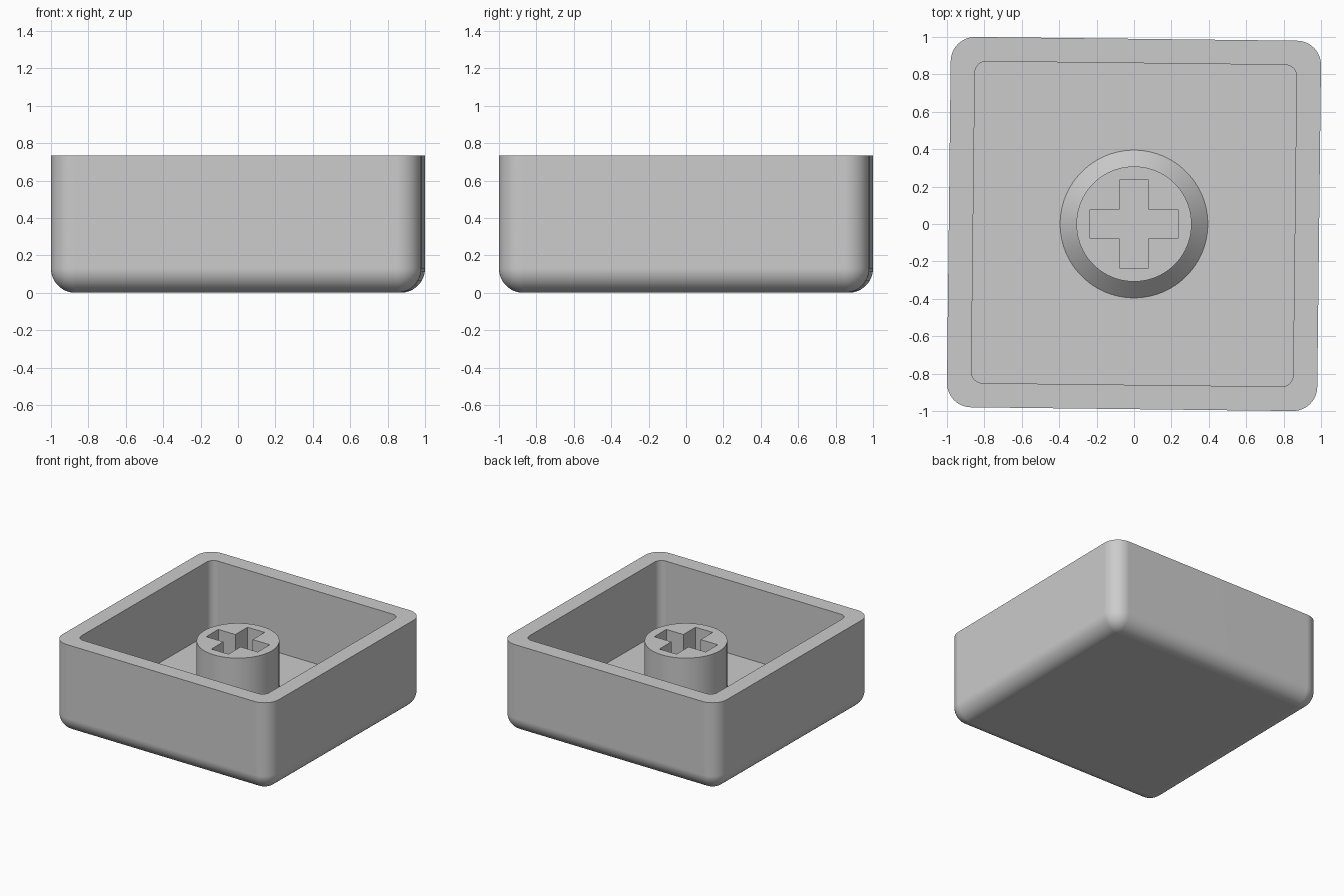
import bpy, bmesh, math

if "Cube" in bpy.data.objects:
    bpy.data.objects.remove(bpy.data.objects["Cube"])

grey = bpy.data.materials.new("plain grey")
grey.diffuse_color = (0.6, 0.6, 0.6, 1)
grey.use_nodes = True
grey.node_tree.nodes["Principled BSDF"].inputs["Base Color"].default_value = grey.diffuse_color

HALF, R = 0.99, 0.13          # outer half width, outer rounding
RIM, FLOOR = 0.735, 0.135     # heights of the rim and the inside floor
STEM_TOP = 0.625


def rounded_square(half, rad, z, steps=12):
    pts = []
    for q in range(4):
        c = math.pi / 4 + q * math.pi / 2
        cx = math.copysign(half - rad, math.cos(c))
        cy = math.copysign(half - rad, math.sin(c))
        for i in range(steps + 1):
            a = q * math.pi / 2 + i / steps * math.pi / 2
            pts.append((cx + rad * math.cos(a), cy + rad * math.sin(a), z))
    return pts


def circle(rad, z, n=96):
    return [(rad * math.cos(2 * math.pi * i / n), rad * math.sin(2 * math.pi * i / n), z)
            for i in range(n)]


def cross(length, width, z):
    pts = []
    for q in range(4):
        c, s = round(math.cos(q * math.pi / 2)), round(math.sin(q * math.pi / 2))
        for x, y in ((length, -width), (length, width), (width, width)):
            pts.append((x * c - y * s, x * s + y * c, z))
    return pts


def add_ring(bm, pts):
    return [bm.verts.new(p) for p in pts]


def loft(bm, rings):
    for a, b in zip(rings, rings[1:]):
        n = len(a)
        for i in range(n):
            j = (i + 1) % n
            bm.faces.new((a[i], a[j], b[j], b[i]))


def finish(bm, name):
    mesh = bpy.data.meshes.new(name)
    bm.to_mesh(mesh)
    bm.free()
    ob = bpy.data.objects.new(name, mesh)
    bpy.context.collection.objects.link(ob)
    mesh.materials.append(grey)
    bpy.ops.object.select_all(action='DESELECT')
    ob.select_set(True)
    bpy.context.view_layer.objects.active = ob
    bpy.ops.object.shade_smooth_by_angle(angle=math.radians(30))
    mod = ob.modifiers.new("even shading", 'WEIGHTED_NORMAL')
    mod.keep_sharp = True
    return ob


# Hollow square cap: rounded underside, straight walls, flat rim, inside walls and floor
bm = bmesh.new()
profile = []
for k in range(13):
    a = max(k / 12 * math.pi / 2, 0.01)
    r = R * math.sin(a)
    profile.append(rounded_square(HALF - R + r, r, R - R * math.cos(a)))
profile += [rounded_square(HALF, R, RIM),
            rounded_square(0.86, 0.06, RIM),
            rounded_square(0.86, 0.06, FLOOR)]
rings = [add_ring(bm, p) for p in profile]
loft(bm, rings)
bm.faces.new(list(reversed(rings[0])))
bm.faces.new(rings[-1])
shell = finish(bm, "cap_shell")
shell.rotation_euler.z = -0.0115

# Round stem with a flared foot and a cross-shaped socket
bm = bmesh.new()
outside = [add_ring(bm, circle(r, z)) for r, z in
           ((0.395, FLOOR), (0.308, FLOOR + 0.087), (0.308, STEM_TOP))]
socket = [add_ring(bm, cross(0.234, 0.078, z)) for z in (STEM_TOP, FLOOR)]
loft(bm, outside)
loft(bm, socket)
top_edges = [e for e in bm.edges if all(abs(v.co.z - STEM_TOP) < 1e-5 for v in e.verts)]
fill = bmesh.ops.triangle_fill(bm, edges=top_edges, use_beauty=True, use_dissolve=False)
for f in fill["geom"]:
    if isinstance(f, bmesh.types.BMFace):
        f.normal_update()
        if f.normal.z < 0:
            f.normal_flip()
finish(bm, "stem")
